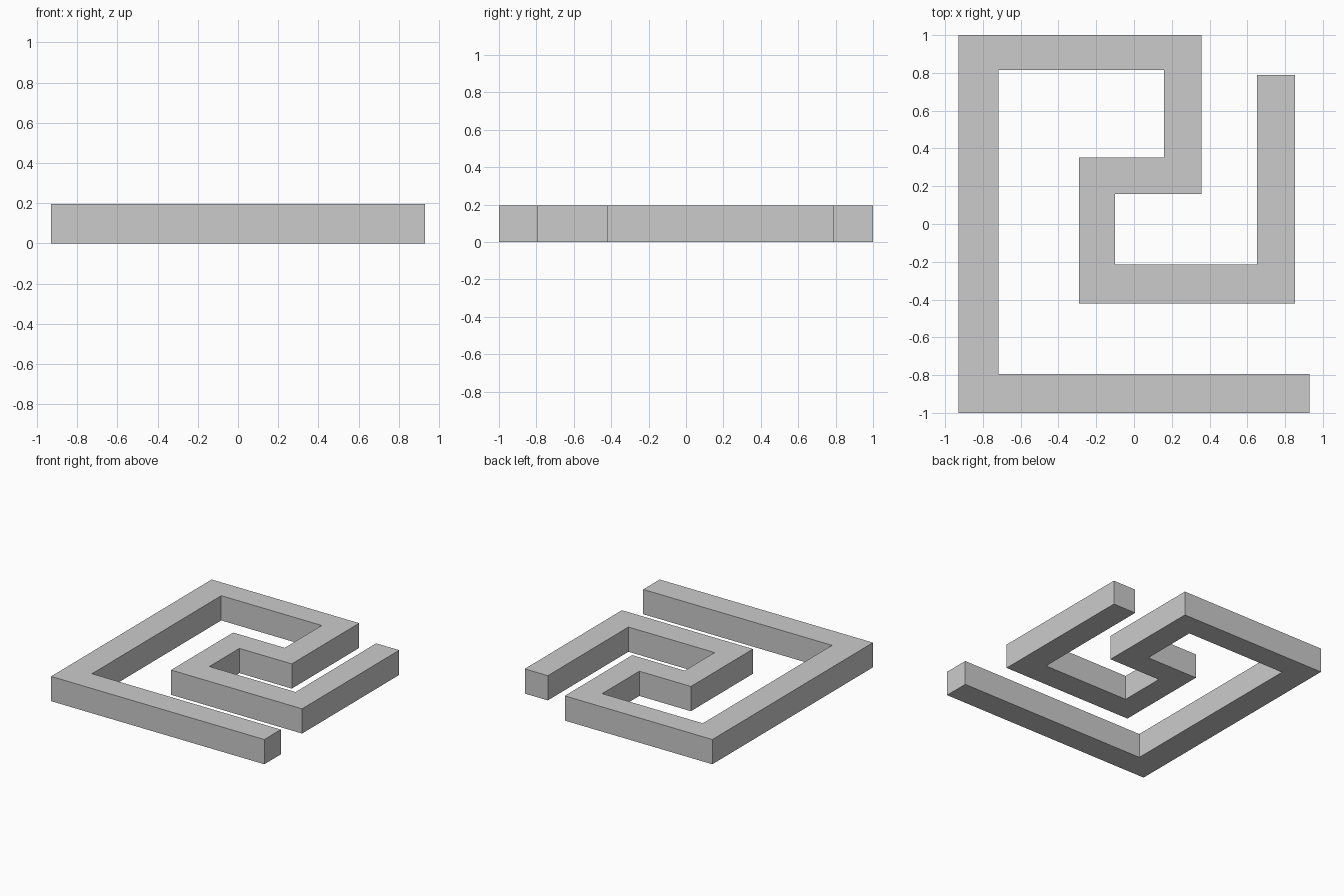
import bpy, bmesh

if "Cube" in bpy.data.objects:
    bpy.data.objects.remove(bpy.data.objects["Cube"])

HEIGHT = 0.195

# Outline of the angular spiral bar, seen from above (counter-clockwise)
outline = [
    (-0.93, -1.0), (0.93, -1.0), (0.93, -0.795), (-0.717, -0.795),
    (-0.717, 0.815), (0.16, 0.815), (0.16, 0.353), (-0.29, 0.353),
    (-0.29, -0.42), (0.853, -0.42), (0.853, 0.79), (0.652, 0.79),
    (0.652, -0.214), (-0.10, -0.214), (-0.10, 0.16), (0.357, 0.16),
    (0.357, 1.0), (-0.93, 1.0),
]

# Flat profile extruded straight up into a solid bar
bm = bmesh.new()
base = bm.faces.new([bm.verts.new((x, y, 0)) for x, y in outline])
top = bmesh.ops.extrude_face_region(bm, geom=[base], use_keep_orig=True)
bmesh.ops.translate(bm, vec=(0, 0, HEIGHT),
                    verts=[g for g in top["geom"] if isinstance(g, bmesh.types.BMVert)])
bmesh.ops.recalc_face_normals(bm, faces=bm.faces)

mesh = bpy.data.meshes.new("spiral_bar")
bm.to_mesh(mesh)
bm.free()
bpy.context.collection.objects.link(bpy.data.objects.new("spiral_bar", mesh))
